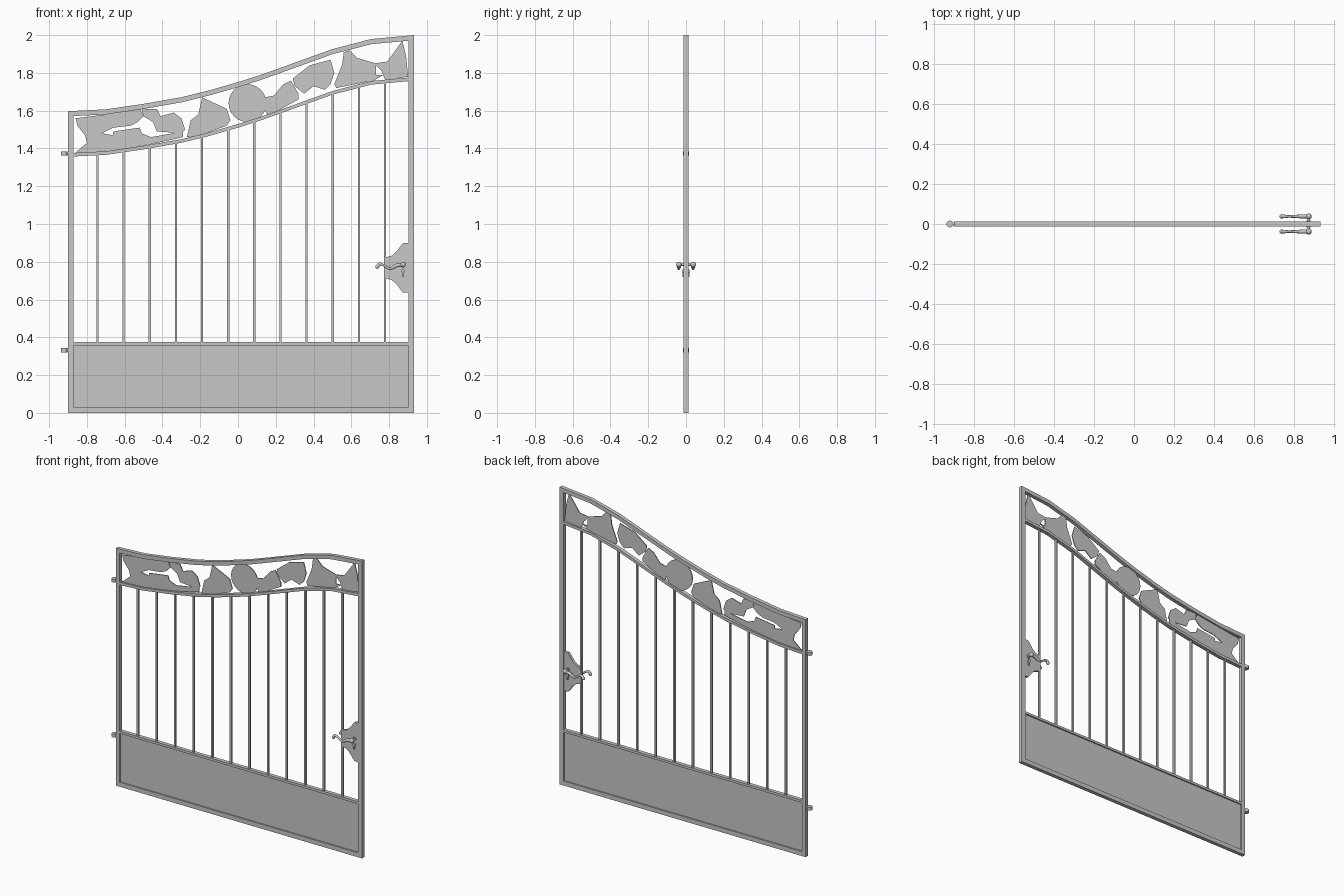
import bpy
import bmesh
from mathutils import Matrix, Vector

cube = bpy.data.objects.get("Cube")
if cube:
    bpy.data.objects.remove(cube, do_unlink=True)

# One painted metal colour for the whole gate
metal = bpy.data.materials.new("light_grey_metal")
metal.use_nodes = True
colour = (0.58, 0.58, 0.58, 1)
metal.diffuse_color = colour
metal.node_tree.nodes["Principled BSDF"].inputs["Base Color"].default_value = colour


def add_object(name, data):
    data.materials.append(metal)
    obj = bpy.data.objects.new(name, data)
    bpy.context.collection.objects.link(obj)
    return obj


def from_bmesh(name, bm, smooth=False):
    bmesh.ops.recalc_face_normals(bm, faces=bm.faces[:])
    mesh = bpy.data.meshes.new(name)
    bm.to_mesh(mesh)
    bm.free()
    obj = add_object(name, mesh)
    if smooth:
        bpy.ops.object.select_all(action="DESELECT")
        obj.select_set(True)
        bpy.context.view_layer.objects.active = obj
        bpy.ops.object.shade_smooth_by_angle()


def prism(name, outline, half_depth):
    """Extrude an x-z outline symmetrically about y = 0."""
    bm = bmesh.new()
    face = bm.faces.new([bm.verts.new((x, -half_depth, z)) for x, z in outline])
    ext = bmesh.ops.extrude_face_region(bm, geom=[face])
    moved = [v for v in ext["geom"] if isinstance(v, bmesh.types.BMVert)]
    bmesh.ops.translate(bm, verts=moved, vec=(0, 2 * half_depth, 0))
    bmesh.ops.triangulate(bm, faces=[f for f in bm.faces if len(f.verts) > 4])
    from_bmesh(name, bm)


def bar(name, x0, x1, z0, z1, half_depth):
    prism(name, [(x0, z0), (x1, z0), (x1, z1), (x0, z1)], half_depth)


def rod(name, start, end, radius, sides=16):
    start, end = Vector(start), Vector(end)
    axis = end - start
    turn = axis.to_track_quat("Z", "Y").to_matrix().to_4x4()
    bm = bmesh.new()
    bmesh.ops.create_cone(bm, cap_ends=True, segments=sides, radius1=radius, radius2=radius,
                          depth=axis.length, matrix=Matrix.Translation((start + end) / 2) @ turn)
    from_bmesh(name, bm, smooth=True)


def ball(name, centre, radius):
    bm = bmesh.new()
    bmesh.ops.create_uvsphere(bm, u_segments=16, v_segments=10, radius=radius,
                              matrix=Matrix.Translation(centre))
    from_bmesh(name, bm, smooth=True)


# Sweeping top line shared by both curved rails
SWEEP = [(-0.9, 1.597), (-0.7, 1.607), (-0.5, 1.636), (-0.295, 1.672), (-0.15, 1.708),
         (0, 1.751), (0.11, 1.786), (0.22, 1.825), (0.5, 1.926), (0.705, 1.979), (0.932, 2)]
DEPTH = 0.013
DROP = 0.222
LEFT, RIGHT = -0.872, 0.902


def sweep_z(x):
    for (xa, za), (xb, zb) in zip(SWEEP, SWEEP[1:]):
        if xa <= x <= xb:
            return za + (zb - za) * (x - xa) / (xb - xa)


def curved_rail(name, x0, x1, drop, thickness):
    xs = [x0] + [x for x, _ in SWEEP if x0 < x < x1] + [x1]
    bm = bmesh.new()
    rings = []
    for x in xs:
        z = sweep_z(x) - drop
        rings.append([bm.verts.new((x, y, h)) for y, h in (
            (-DEPTH, z), (DEPTH, z), (DEPTH, z - thickness), (-DEPTH, z - thickness))])
    for a, b in zip(rings, rings[1:]):
        for i in range(4):
            j = (i + 1) % 4
            bm.faces.new((a[i], a[j], b[j], b[i]))
    bm.faces.new(rings[0])
    bm.faces.new(rings[-1])
    from_bmesh(name, bm)


# Frame
bar("hinge_post", -0.9, LEFT, 0, 1.58, DEPTH)
bar("latch_post", RIGHT, 0.932, 0, 1.98, DEPTH)
bar("bottom_rail", LEFT, RIGHT, 0, 0.03, DEPTH)
bar("panel_rail", LEFT, RIGHT, 0.358, 0.374, DEPTH)
bar("kick_panel", LEFT, RIGHT, 0.03, 0.358, 0.004)
curved_rail("top_rail", -0.9, 0.932, 0, 0.027)
curved_rail("middle_rail", LEFT, RIGHT, DROP, 0.019)

# Upright bars
for i in range(12):
    x = -0.744 + i * 0.1384
    bar("upright_bar", x - 0.006, x + 0.006, 0.37, sweep_z(x) - DROP - 0.01, 0.006)


# Cut sheet ornament, outlines in hundredths
def leaf(name, *points):
    prism(name, [(x / 100, z / 100) for x, z in points], 0.003)


leaf("leaf_first", (-86, 156), (-70, 158), (-52, 161), (-50, 157), (-53, 154), (-57, 152),
     (-66, 151), (-72, 148), (-66, 147), (-65, 145), (-67, 141), (-65, 139), (-87, 137),
     (-80, 143), (-81, 147), (-85, 152))
leaf("leaf_low", (-67, 140), (-66, 149), (-52, 151), (-51, 148), (-46, 146), (-29, 149),
     (-29, 146), (-47, 142), (-65, 139))
leaf("leaf_curl", (-51, 161), (-43, 161), (-41, 157), (-34, 159), (-30, 156), (-28, 150),
     (-30, 148), (-43, 149), (-45, 154), (-50, 157))
leaf("leaf_tall", (-27, 146), (-25, 155), (-21, 158), (-19, 167), (-6, 161), (-4, 155),
     (-6, 152), (-20, 147))
leaf("leaf_heart", (14, 167), (19, 168), (24, 174), (28, 176), (32, 169), (32, 166),
     (16, 157), (14, 161))
leaf("leaf_broad", (29, 177), (38, 184), (49, 187), (51, 180), (49, 174), (46, 171),
     (40, 173), (35, 169), (30, 173))
leaf("leaf_ragged", (51, 174), (55, 184), (56, 191), (59, 192), (63, 188), (73, 185),
     (73, 179), (77, 179), (72, 176), (52, 172))
leaf("leaf_last", (72, 185), (79, 186), (87, 197), (89, 189), (90, 178), (78, 176), (76, 181))
rod("ornament_disc", (0.05, -0.003, 1.64), (0.05, 0.003, 1.64), 0.1, 24)

# Hinges
for z in (0.332, 1.374):
    rod("hinge_barrel", (-0.92, 0, z - 0.011), (-0.92, 0, z + 0.011), 0.017)
    rod("hinge_pin", (-0.92, 0, z), (-0.895, 0, z), 0.008)

# Lock plate, mirrored about its middle height
half = [(0.903, 0.132), (0.872, 0.13), (0.855, 0.108), (0.838, 0.085), (0.815, 0.065),
        (0.782, 0.055), (0.775, 0.03)]
mid = 0.768
prism("lock_plate", [(x, mid + h) for x, h in half]
      + [(x, mid - h) for x, h in reversed(half)], 0.009)

# Key cylinder
rod("key_cylinder", (0.873, -0.018, 0.75), (0.873, 0.018, 0.75), 0.01)
bar("key_cylinder_tail", 0.869, 0.877, 0.72, 0.745, 0.018)

# Lever handles on both sides
PIVOT = (0.873, 0.785)
rod("spindle", (PIVOT[0], -0.04, PIVOT[1]), (PIVOT[0], 0.04, PIVOT[1]), 0.007)
PATH = [(0.873, 0.785, 1.2), (0.84, 0.78, 1.3), (0.802, 0.764, 0.9),
        (0.77, 0.782, 0.8), (0.748, 0.787, 1.1), (0.738, 0.774, 1.2)]
for side, y in (("front", -0.038), ("back", 0.038)):
    curve = bpy.data.curves.new(side + "_lever", "CURVE")
    curve.dimensions = "3D"
    curve.bevel_depth = 0.008
    curve.bevel_resolution = 3
    curve.resolution_u = 6
    curve.use_fill_caps = True
    spline = curve.splines.new("BEZIER")
    spline.bezier_points.add(len(PATH) - 1)
    for point, (x, z, size) in zip(spline.bezier_points, PATH):
        point.co = (x, y, z)
        point.radius = size
        point.handle_left_type = point.handle_right_type = "AUTO"
    add_object(side + "_lever", curve)
    ball(side + "_lever_knob", (PIVOT[0], y, PIVOT[1]), 0.015)
    ball(side + "_lever_tip", (0.738, y, 0.774), 0.011)
    rod(side + "_rosette", (PIVOT[0], y * 0.2, PIVOT[1]), (PIVOT[0], y * 0.35, PIVOT[1]), 0.014)
